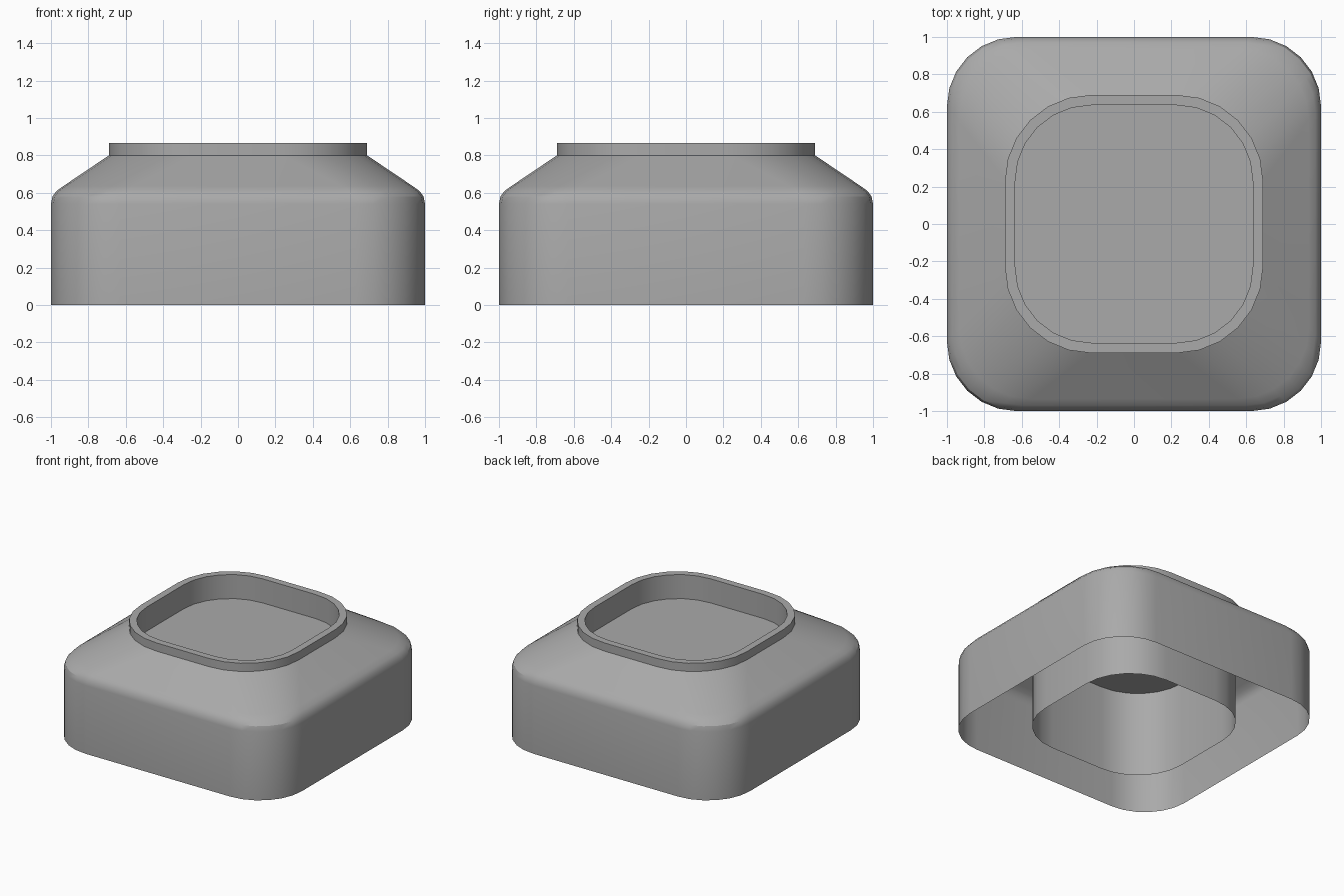
import bpy
import bmesh
import math

cube = bpy.data.objects.get("Cube")
if cube:
    bpy.data.objects.remove(cube, do_unlink=True)

GREY = (0.4, 0.4, 0.4, 1.0)
grey = bpy.data.materials.new("plain grey")
grey.use_nodes = True
grey.diffuse_color = GREY
grey.node_tree.nodes["Principled BSDF"].inputs["Base Color"].default_value = GREY

CORNER_STEPS = 6


def rounded_square(bm, half, radius, z):
    """Ring of vertices around a square with rounded corners."""
    ring = []
    for corner in range(4):
        middle = math.pi / 4 + corner * math.pi / 2
        cx = math.copysign(half - radius, math.cos(middle))
        cy = math.copysign(half - radius, math.sin(middle))
        for step in range(CORNER_STEPS + 1):
            a = (corner + step / CORNER_STEPS) * math.pi / 2
            ring.append(bm.verts.new((cx + radius * math.cos(a),
                                      cy + radius * math.sin(a), z)))
    return ring


def loft(name, sections, cap=False):
    """Skin a list of (half width, corner radius, height) sections."""
    bm = bmesh.new()
    rings = [rounded_square(bm, *s) for s in sections]
    for low, high in zip(rings, rings[1:]):
        for i in range(len(low)):
            j = (i + 1) % len(low)
            bm.faces.new((low[i], low[j], high[j], high[i]))
    if cap:
        bm.faces.new(rings[-1])
    mesh = bpy.data.meshes.new(name)
    bm.to_mesh(mesh)
    bm.free()
    mesh.materials.append(grey)
    obj = bpy.data.objects.new(name, mesh)
    bpy.context.collection.objects.link(obj)
    bpy.ops.object.select_all(action="DESELECT")
    obj.select_set(True)
    bpy.context.view_layer.objects.active = obj
    bpy.ops.object.shade_smooth_by_angle(angle=math.radians(30))
    return obj


# Outer wall, softened shoulder, raised neck, flat rim and inner sleeve
loft("hollow_body", [
    (1.0, 0.37, 0.0),
    (1.0, 0.37, 0.54),
    (0.992, 0.37, 0.58),
    (0.97, 0.375, 0.61),
    (0.935, 0.38, 0.635),
    (0.69, 0.46, 0.80),
    (0.69, 0.46, 0.865),
    (0.635, 0.405, 0.865),
    (0.635, 0.405, 0.0),
])

# Recessed panel closing the sleeve below the rim
loft("recessed_floor", [(0.635, 0.405, 0.675)], cap=True)
